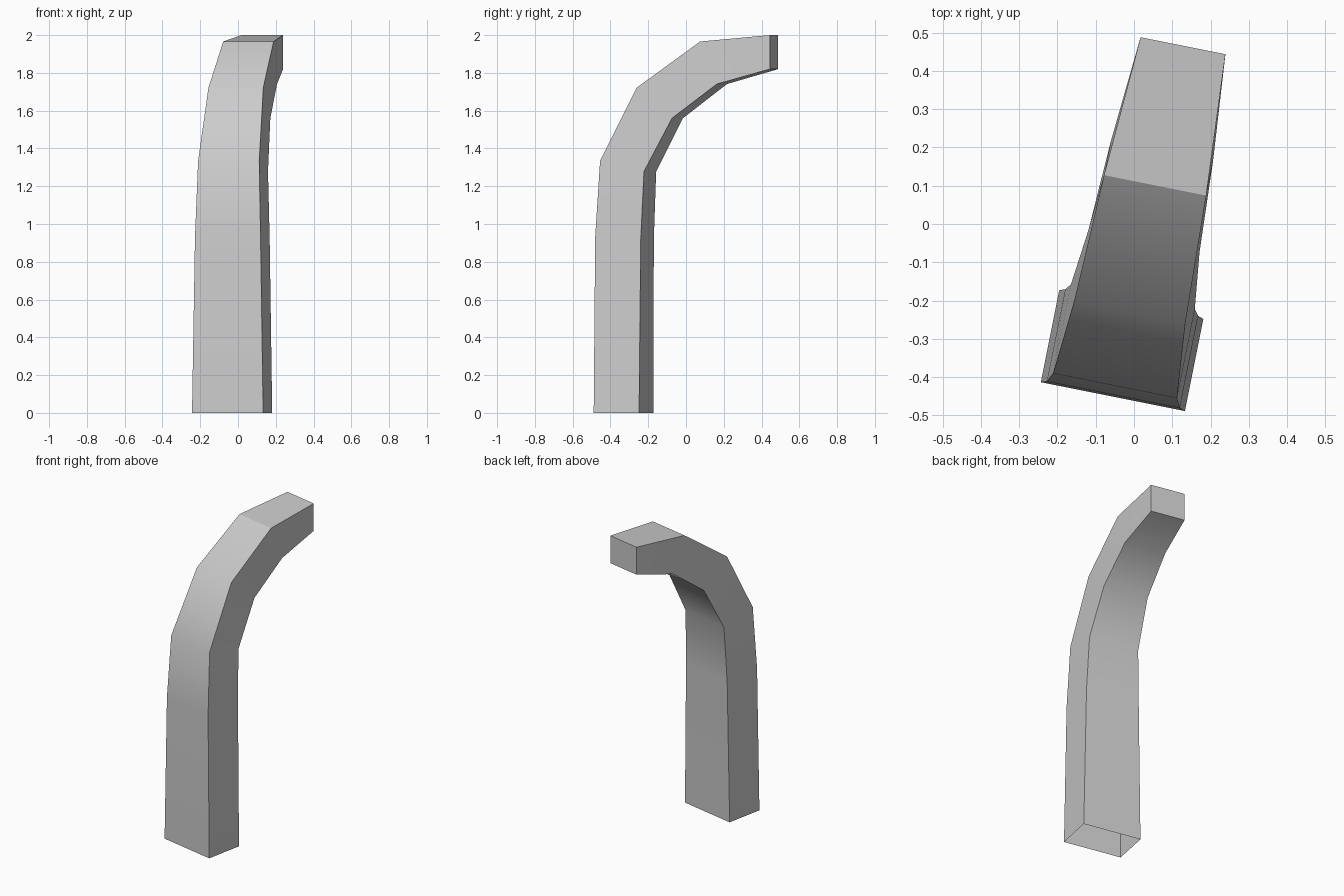
import bpy, bmesh, math

if "Cube" in bpy.data.objects:
    bpy.data.objects.remove(bpy.data.objects["Cube"])

# Sections along the arm: outer (y, z), inner (y, z), half width
sections = [
    ((-0.460, 0.000), (-0.215, 0.000), 0.192),
    ((-0.455, 0.930), (-0.209, 0.920), 0.177),
    ((-0.431, 1.333), (-0.194, 1.278), 0.165),
    ((-0.236, 1.722), (-0.046, 1.560), 0.148),
    (( 0.103, 1.966), ( 0.194, 1.741), 0.136),
    (( 0.475, 2.000), ( 0.475, 1.820), 0.113),
]

# Curved tapering arm: four-sided rings joined end to end
bm = bmesh.new()
rings = []
for (yo, zo), (yi, zi), w in sections:
    corners = [(-w, yo, zo), (w, yo, zo), (w, yi, zi), (-w, yi, zi)]
    rings.append([bm.verts.new(c) for c in corners])
for a, b in zip(rings, rings[1:]):
    for i in range(4):
        j = (i + 1) % 4
        bm.faces.new((a[i], a[j], b[j], b[i]))

# Closed tip; the foot stays open
bm.faces.new(rings[-1])

mesh = bpy.data.meshes.new("curved_arm")
bm.to_mesh(mesh)
bm.free()
arm = bpy.data.objects.new("curved_arm", mesh)
bpy.context.collection.objects.link(arm)

# Turned slightly about the vertical
arm.rotation_euler.z = math.radians(-11.3)
arm.location.x = 0.035

# Smooth along the bends, sharp at the long corners
bpy.context.view_layer.objects.active = arm
arm.select_set(True)
bpy.ops.object.shade_smooth_by_angle(angle=math.radians(30))
